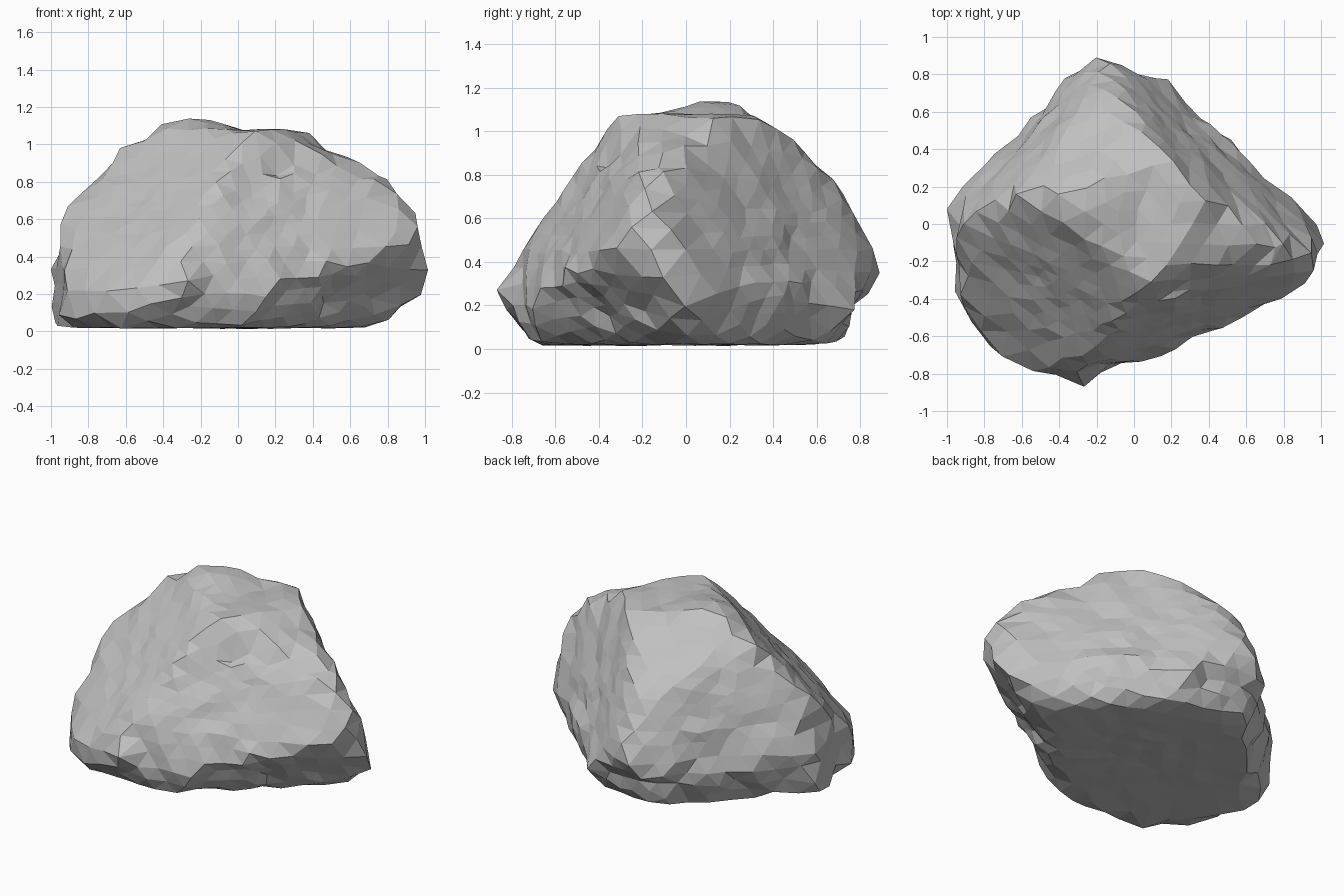
import bpy, bmesh
from mathutils import Vector, noise

if "Cube" in bpy.data.objects:
    bpy.data.objects.remove(bpy.data.objects["Cube"])

stone = bpy.data.materials.new("grey stone")
stone.use_nodes = True
grey = (0.53, 0.53, 0.53, 1)
stone.diffuse_color = grey
stone.node_tree.nodes["Principled BSDF"].inputs["Base Color"].default_value = grey

# Cleavage planes of the boulder: outward normal, point on the plane
PLANES = [
    ((0, 0, 1), (0, 0, 1.08)),                    # crown
    ((-0.06, 0.15, 0.21), (-0.24, 0.12, 1.15)),   # back slope
    ((-0.34, -0.41, 0.49), (-0.1, -0.2, 1.07)),   # front right slope
    ((0.3, -0.84, 0.45), (0.17, -0.28, 1.07)),    # front face
    ((0.35, 0, 1), (0.62, 0, 0.97)),              # left shoulder
    ((0.75, -0.1, 0.6), (0.84, -0.1, 0.78)),
    ((1, -0.1, 0.1), (1, -0.1, 0.35)),            # left tip
    ((0.65, 0.75, 0.35), (0.45, 0.47, 0.3)),      # back left face
    ((0.1, 0.85, 0.5), (-0.1, 0.73, 0.7)),        # back
    ((0.1, 1, 0), (0, 0.86, 0.4)),
    ((-0.72, 0.69, 0.36), (-0.65, 0.46, 0.37)),   # back right side
    ((-1, -0.2, 0.05), (-1, 0.05, 0.3)),          # right side
    ((-0.7, -0.72, 0.1), (-0.75, -0.64, 0.3)),
    ((-0.1, -1, 0.1), (-0.5, -0.8, 0.25)),        # front foot
    ((0.2, -1, 0.1), (-0.08, -0.75, 0.25)),
    ((0.5, -0.6, -0.6), (0.8, -0.36, 0.39)),      # undercuts
    ((0.17, 0, -0.28), (1, -0.1, 0.2)),
    ((0.1, 0.8, -0.45), (0, 0.85, 0.32)),
    ((-0.6, 0.6, -0.3), (-0.65, 0.48, 0.33)),
    ((0, -0.85, -0.5), (-0.3, -0.81, 0.2)),
    ((0.6, 0.65, -0.45), (0.5, 0.46, 0.2)),
    ((0, 0, -1), (0, 0, 0.02)),                   # base
]
CENTRE = Vector((0, 0, 0.45))

# Local lumps: position, radius, push
LUMPS = [
    ((-0.24, 0.12, 1.08), 0.28, (0, 0, 0.08)),       # peak
    ((-0.27, -0.79, 0.26), 0.14, (0, -0.09, 0)),     # front spur
    ((-0.95, 0, 0.45), 0.14, (0.05, 0, 0)),          # right crevice
    ((-0.6, 0.47, 0.4), 0.18, (0.04, -0.04, 0)),     # back right hollow
]


def reach(direction):
    """Distance from the centre to the softly rounded plane hull."""
    total = 0
    for normal, point in PLANES:
        n = Vector(normal)
        facing = n.dot(direction)
        if facing > 0:
            total += (facing / n.dot(Vector(point) - CENTRE)) ** 50
    return total ** (-1 / 50)


# Boulder: sphere pushed out to the cleavage planes, then chipped
bm = bmesh.new()
bmesh.ops.create_icosphere(bm, subdivisions=4, radius=1)
for v in bm.verts:
    d = Vector((v.co.x, v.co.y, v.co.z * 0.8))
    d = (d + 0.04 * noise.noise_vector(v.co * 9)).normalized()
    p = CENTRE + d * reach(d)
    low = min(max((0.6 - p.z) / 0.3, 0), 1)
    rough = 0.015 if p.z < 0.06 else 0.02 + 0.04 * low
    for centre, radius, push in LUMPS:
        gap = (p - Vector(centre)).length / radius
        p += Vector(push) * max(1 - gap, 0)
    # Step between the crown and the left shoulder
    if p.z > 0.85 and p.x - 0.55 * p.y > 0.4:
        p.z -= 0.05
    v.co = p + d * rough * noise.noise(p * 7)

mesh = bpy.data.meshes.new("boulder")
bm.to_mesh(mesh)
bm.free()
mesh.materials.append(stone)
boulder = bpy.data.objects.new("boulder", mesh)
bpy.context.collection.objects.link(boulder)
